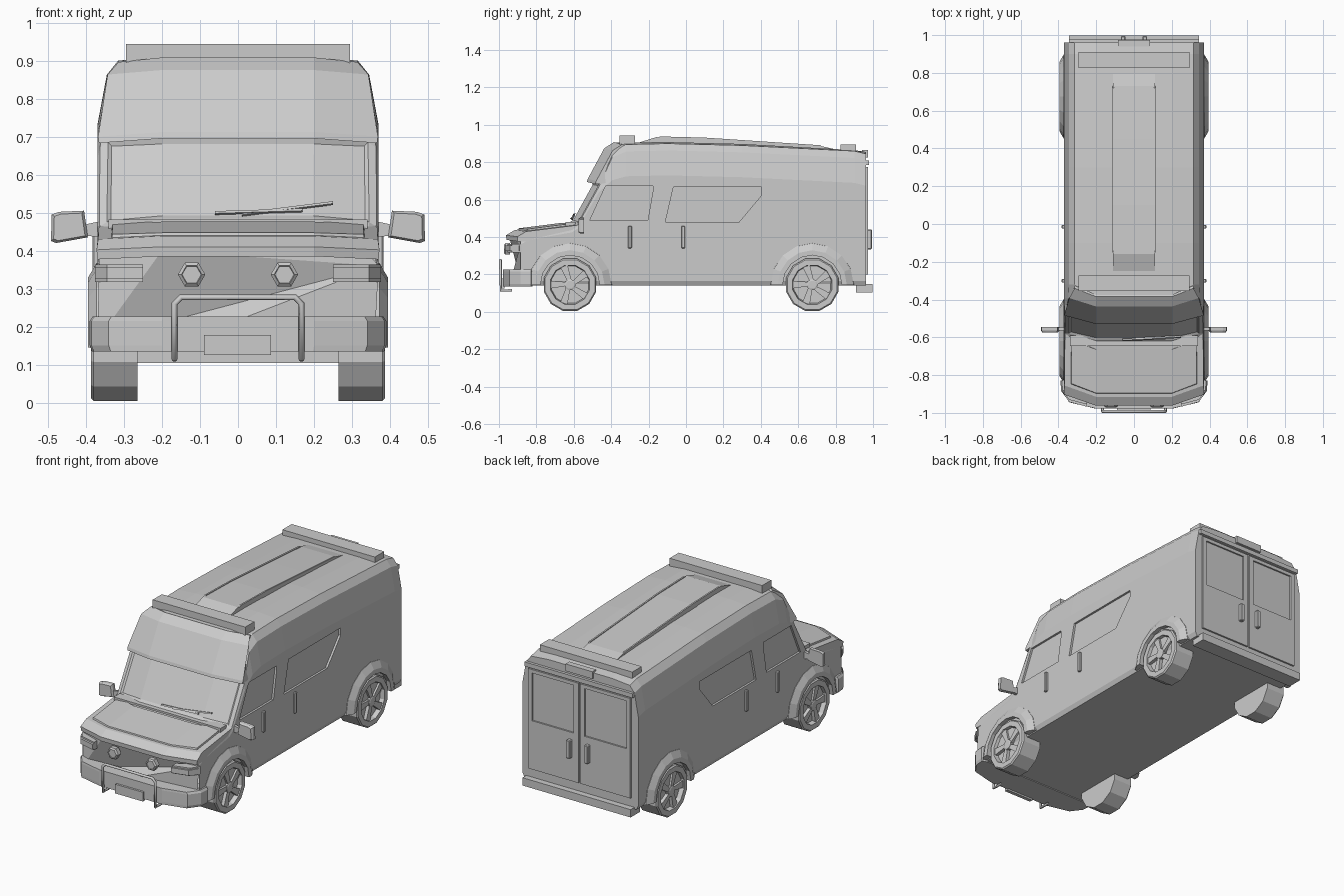
import bpy, bmesh
from math import sin, cos, pi, radians
from mathutils import Vector, Matrix

if "Cube" in bpy.data.objects:
    bpy.data.objects.remove(bpy.data.objects["Cube"])

paint = bpy.data.materials.new("plain_grey")
paint.use_nodes = True
GREY = (0.6, 0.6, 0.6, 1)
paint.diffuse_color = GREY
paint.node_tree.nodes["Principled BSDF"].inputs["Base Color"].default_value = GREY


def finish(name, bm):
    bmesh.ops.recalc_face_normals(bm, faces=bm.faces)
    mesh = bpy.data.meshes.new(name)
    bm.to_mesh(mesh)
    bm.free()
    mesh.materials.append(paint)
    obj = bpy.data.objects.new(name, mesh)
    bpy.context.collection.objects.link(obj)
    return obj


def skin(bm, rings, caps=True, closed=False):
    """Join equal rings of points with quads."""
    loops = [[bm.verts.new(p) for p in r] for r in rings]
    n = len(loops[0])
    pairs = list(zip(loops, loops[1:])) + ([(loops[-1], loops[0])] if closed else [])
    strips = [[bm.faces.new((a[i], a[(i + 1) % n], b[(i + 1) % n], b[i]))
               for i in range(n)] for a, b in pairs]
    if caps and not closed:
        bm.faces.new(loops[0])
        bm.faces.new(loops[-1])
    return strips


def loft(name, rings, **kw):
    bm = bmesh.new()
    skin(bm, rings, **kw)
    return finish(name, bm)


def box(name, x, y, z, bevel=0.0):
    bm = bmesh.new()
    skin(bm, [[(x[0], y[0], h), (x[1], y[0], h), (x[1], y[1], h), (x[0], y[1], h)] for h in z])
    if bevel:
        bmesh.ops.bevel(bm, geom=bm.edges[:], offset=bevel, segments=1, affect='EDGES')
    return finish(name, bm)


def side_prism(name, outline, x0, x1):
    return loft(name, [[(x, y, z) for y, z in outline] for x in (x0, x1)])


def across(name, section, widths, dy, dz, knee=0.2):
    """Side section swept across the car, swept back beyond the knee."""
    rings = []
    for s, k in ((-1, 1), (-1, 0), (1, 0), (1, 1)):
        rings.append([(s * (w if k else knee), y + dy * k, z + dz * k)
                      for (y, z), w in zip(section, widths)])
    return loft(name, rings)


def cut(target, cutter):
    cutter.hide_render = True
    mod = target.modifiers.new("cut", 'BOOLEAN')
    mod.operation, mod.object, mod.solver = 'DIFFERENCE', cutter, 'EXACT'
    bpy.context.view_layer.objects.active = target
    bpy.ops.object.modifier_apply(modifier=mod.name)
    bpy.data.objects.remove(cutter)


# Body shell: centre y, centre z, edge y, edge z, roof lean
stations = [(-.945, .40, -.885, .39, 0), (-.90, .425, -.84, .415, 0),
            (-.64, .465, -.61, .455, 0), (-.615, .485, -.58, .475, 0),
            (-.50, .695, -.465, .685, .1), (-.43, .875, -.395, .86, .9),
            (-.375, .905, -.32, .895, 1), (-.1, .908, -.1, .90, 1),
            (.3, .898, .3, .89, 1), (.9, .865, .9, .86, 1), (.962, .855, .962, .845, 1)]
rings = []
for y, z, ye, ze, t in stations:
    half = [(.358, ye, .14), (.37, ye, .165), (.37, ye, ze - .03 - .14 * t),
            (.365 - .02 * t, ye, ze - .012 - .025 * t), (.345 - .03 * t, ye, ze), (.2, y, z)]
    half = [(.2, y, .14)] + half
    rings.append(half + [(-a, b, c) for a, b, c in reversed(half)])
bm = bmesh.new()
strips = skin(bm, rings)
screen = [strips[3][i] for i in (5, 6, 7)]
bmesh.ops.recalc_face_normals(bm, faces=bm.faces)
bmesh.ops.inset_region(bm, faces=screen, thickness=.012, depth=-.008)
body = finish("body_shell", bm)

# Recessed side windows
cab_glass = [(-.515, .488), (-.43, .672), (-.177, .672), (-.177, .645), (-.205, .488)]
rear_glass = [(-.11, .482), (-.067, .668), (.405, .668), (.405, .625), (.285, .482)]
for s in (-1, 1):
    for glass in (cab_glass, rear_glass):
        cut(body, side_prism("window_cutter", glass, s * .358, s * .42))

# Hood and brow over the windshield
across("hood", [(-.96, .385), (-.962, .41), (-.915, .438), (-.64, .472), (-.64, .43), (-.9, .385)],
       [.37, .372, .368, .366, .366, .37], .06, -.008)
across("hood_panel", [(-.90, .43), (-.895, .447), (-.665, .476), (-.66, .45)],
       [.335, .33, .33, .335], .05, -.004)
across("windshield_brow", [(-.53, .695), (-.525, .712), (-.437, .875), (-.385, .908), (-.36, .90), (-.45, .70)],
       [.366, .368, .343, .314, .314, .366], .045, -.012)
box("cowl", (-.34, .34), (-.645, -.59), (.45, .482))

# Roof panel and light bars
panel = [(-.27, .90), (-.16, .934), (.1, .928), (.45, .905), (.73, .885), (.82, .865), (.7, .85), (-.1, .88)]
side_prism("roof_panel", panel, -.112, .112)
for s in (-1, 1):
    rail = [(-.15, .932), (-.14, .938), (.1, .932), (.72, .891), (.73, .88), (.1, .9)]
    side_prism("roof_rail", rail, s * .106, s * .115)
box("front_roof_bar", (-.295, .295), (-.355, -.272), (.89, .943))
box("rear_roof_bar", (-.295, .295), (.825, .91), (.85, .896))
box("rear_lamp", (-.085, .085), (.94, .974), (.825, .866))
box("rear_header", (-.345, .345), (.95, .978), (.785, .81))

# Rear doors
for s in (-1, 1):
    door = box("rear_door", sorted((s * .006, s * .325)), (.95, .972), (.2, .775))
    cut(door, box("glass_cutter", sorted((s * .035, s * .30)), (.963, 1), (.48, .755)))
    box("rear_handle", sorted((s * .045, s * .07)), (.965, .994), (.335, .44), .004)
box("rear_step", (-.345, .345), (.91, .997), (.105, .15))

# Front bumper
plan = [(.2, -.978), (.34, -.945), (.385, -.885), (.39, -.83), (.36, -.82)]
plan += [(-x, y) for x, y in reversed(plan)]
loft("front_bumper", [[(x * k, y, z) for x, y in plan]
                      for z, k in ((.135, .985), (.15, 1), (.215, 1), (.227, .98))])
box("number_plate", (-.09, .087), (-.99, -.97), (.125, .178))

# Bull bar as a bevelled curve
path = [(-.167, -.93, .115), (-.167, -.99, .115), (-.167, -.992, .26), (-.15, -.992, .277)]
path += [(-x, y, z) for x, y, z in reversed(path)]
curve = bpy.data.curves.new("bull_bar", 'CURVE')
curve.dimensions = '3D'
curve.bevel_depth, curve.bevel_resolution, curve.use_fill_caps = .008, 1, True
spline = curve.splines.new('POLY')
spline.points.add(len(path) - 1)
for p, co in zip(spline.points, path):
    p.co = (*co, 1)
curve.materials.append(paint)
bpy.context.collection.objects.link(bpy.data.objects.new("bull_bar", curve))


def disc(s, cx, y, z, r, n=6):
    return [(s * cx + r * cos(2 * pi * i / n), y, z + r * sin(2 * pi * i / n)) for i in range(n)]


def arc(cx, cy, r, n=8):
    return [(cx, cy - r * cos(pi * i / n), .145 + r * sin(pi * i / n)) for i in range(n + 1)]


WHEEL_Z, TYRE_R, SIDES = .145, .145, 12


def wheel(name, s, cy):
    """Tyre with dished rim, five swept spokes and hub."""
    prof = [(.265, .04), (.265, TYRE_R), (.38, TYRE_R), (.387, .138), (.387, .108), (.362, .102), (.362, .02)]
    bm = bmesh.new()
    skin(bm, [[(s * x, cy + r * cos(2 * pi * (i + .5) / SIDES), WHEEL_Z + r * sin(2 * pi * (i + .5) / SIDES))
               for i in range(SIDES)] for x, r in prof])
    for k in range(5):
        a = 2 * pi * k / 5 + pi / 2
        legs = []
        for x in (.36, .381):
            legs.append([(s * x, cy + r * cos(a + t), WHEEL_Z + r * sin(a + t))
                         for r, t in ((.02, -.5), (.106, .12), (.106, .5), (.03, .6))])
        skin(bm, legs)
    skin(bm, [[(s * x, cy + r * cos(pi * i / 5), WHEEL_Z + r * sin(pi * i / 5)) for i in range(10)]
              for x, r in ((.36, .03), (.383, .03), (.386, .022))])
    finish(name, bm)


for s, side in ((1, "left"), (-1, "right")):
    for cy, end in ((-.62, "front"), (.675, "rear")):
        wheel(f"{end}_{side}_wheel", s, cy)
        # Flared arch: rings across the arch section
        hoops = [arc(s * x, cy, r) for x, r in ((.355, .225), (.372, .222), (.394, .185), (.394, .158), (.355, .158))]
        loft(f"{end}_{side}_arch", list(zip(*hoops)))

    # Door handles
    for y in (-.30, -.015):
        box(f"{side}_door_handle", sorted((s * .36, s * .383)), (y - .01, y + .01), (.34, .46), .004)

    # Mirror
    head = [(.395, .435), (.405, .505), (.47, .502), (.49, .495), (.492, .425), (.478, .42)]
    loft(f"{side}_mirror", [[(s * (.445 + (x - .445) * k), y, .462 + (z - .462) * k) for x, z in head]
                            for y, k in ((-.575, .85), (-.565, 1), (-.545, 1))])
    arm = [(.36, .435), (.36, .478), (.405, .468), (.405, .44)]
    loft(f"{side}_mirror_arm", [[(s * x, y, z) for x, z in arm] for y in (-.565, -.548)])

    # Headlight wrapped round the corner, and hexagonal fog lamp
    lamp = [(.25, -.955), (.345, -.93), (.376, -.88), (.34, -.87), (.25, -.92)]
    loft(f"{side}_headlight", [[(s * x, y, z) for x, y in lamp] for z in (.318, .363)])
    loft(f"{side}_headlight_lens", [[(s * x, y - .012, z) for x, y in lamp] for z in (.325, .355)])
    loft(f"{side}_fog_lamp", [disc(s, .122, y, .337, r) for y, r in ((-.94, .036), (-.965, .036), (-.972, .027), (-.968, .025))])

# Windshield wiper
for name, a, b in (("wiper_arm", (-.06, -.615, .498), (.17, -.605, .505)),
                   ("wiper_blade", (.01, -.61, .494), (.25, -.598, .524))):
    loft(name, [[(x, y + dy, z + dz) for dy, dz in ((-.005, 0), (0, .006), (.008, .004), (.005, -.004))]
                for x, y, z in (a, b)])
